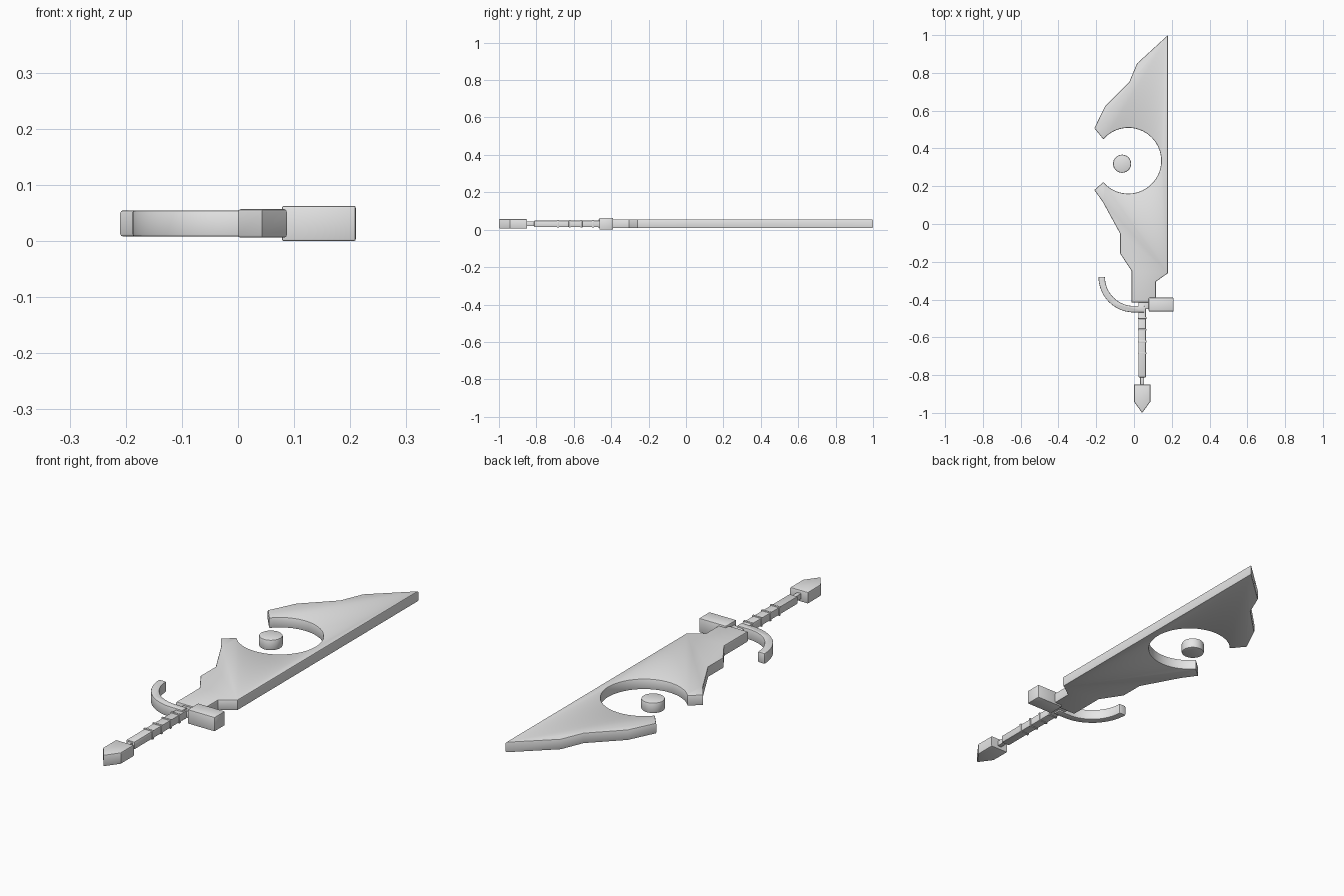
import bpy, bmesh
from math import cos, sin, radians, pi, atan2

cube = bpy.data.objects.get("Cube")
if cube:
    bpy.data.objects.remove(cube, do_unlink=True)

MID = 0.0315  # height of the sword's middle plane

steel = bpy.data.materials.new("plain_grey")
steel.use_nodes = True
grey = (0.8, 0.8, 0.8, 1)
steel.diffuse_color = grey
steel.node_tree.nodes["Principled BSDF"].inputs["Base Color"].default_value = grey


def arc(cx, cy, r, start, end, steps):
    """Points along an arc, angles in radians."""
    return [(cx + r * cos(start + (end - start) * i / steps),
             cy + r * sin(start + (end - start) * i / steps)) for i in range(steps + 1)]


def slab(name, outline, half, bevel=0.005, corners=False):
    """Extrude a flat outline about the middle plane and soften its rims."""
    bm = bmesh.new()
    face = bm.faces.new([bm.verts.new((x, y, MID - half)) for x, y in outline])
    top = bmesh.ops.extrude_face_region(bm, geom=[face])["geom"]
    bmesh.ops.translate(bm, vec=(0, 0, 2 * half),
                        verts=[v for v in top if isinstance(v, bmesh.types.BMVert)])
    bmesh.ops.recalc_face_normals(bm, faces=bm.faces)
    bm.normal_update()
    if bevel:
        edges = [e for e in bm.edges if e.calc_face_angle(0) > radians(30)
                 and (corners or abs(e.verts[0].co.z - e.verts[1].co.z) < half)]
        bmesh.ops.bevel(bm, geom=edges, offset=bevel, segments=2, profile=0.5,
                        affect='EDGES', clamp_overlap=True)
    mesh = bpy.data.meshes.new(name)
    bm.to_mesh(mesh)
    bm.free()
    mesh.materials.append(steel)
    obj = bpy.data.objects.new(name, mesh)
    bpy.context.collection.objects.link(obj)
    bpy.ops.object.select_all(action='DESELECT')
    obj.select_set(True)
    bpy.context.view_layer.objects.active = obj
    bpy.ops.object.shade_smooth_by_angle(angle=radians(30))
    return obj


def block(name, x0, x1, y0, y1, half, bevel=0.004):
    return slab(name, [(x0, y0), (x1, y0), (x1, y1), (x0, y1)], half, bevel, True)


# Blade: straight spine, stepped edge and a round bite open to the left
cx, cy, r = -0.03, 0.335, 0.174
a = atan2(0.115, -0.134)
blade = [(0.18, 1.0), (0.016, 0.85), (-0.026, 0.75), (-0.153, 0.624), (-0.21, 0.507)]
blade += arc(cx, cy, r, a, -a, 48)
blade += [(-0.21, 0.18), (-0.164, 0.115), (-0.074, -0.05), (-0.074, -0.155),
          (-0.012, -0.25), (-0.012, -0.415), (0.116, -0.415), (0.116, -0.305),
          (0.18, -0.26)]
slab("blade", blade, 0.0235)

# Loose disc in the bite
slab("floating_disc", arc(-0.063, 0.319, 0.048, 0, 2 * pi, 32)[:-1], 0.0235, 0.006)

# Hand guard: curved hook on one side, block on the other
hook = arc(0, -0.28, 0.188, pi, 1.5 * pi, 16) + [(0.056, -0.468), (0.056, -0.434)]
hook += arc(0, -0.28, 0.154, 1.5 * pi, pi, 16)
slab("guard_hook", hook, 0.0235, 0.004, True)
block("guard_block", 0.078, 0.21, -0.463, -0.39, 0.0315)
block("guard_bridge", 0.04, 0.09, -0.45, -0.405, 0.015)

# Grip with raised bands
block("grip", 0.023, 0.063, -0.812, -0.41, 0.017)
for i in range(4):
    y = -0.497 - 0.0625 * i
    block(f"grip_band_{i + 1}", 0.02, 0.066, y - 0.005, y + 0.005, 0.02, 0.002)

# Neck and pointed pommel
block("pommel_neck", 0.033, 0.053, -0.86, -0.8, 0.012, 0.002)
slab("pommel", [(0.0, -0.85), (0.0, -0.94), (0.043, -1.0), (0.087, -0.94), (0.087, -0.85)],
     0.0255, 0.005)
